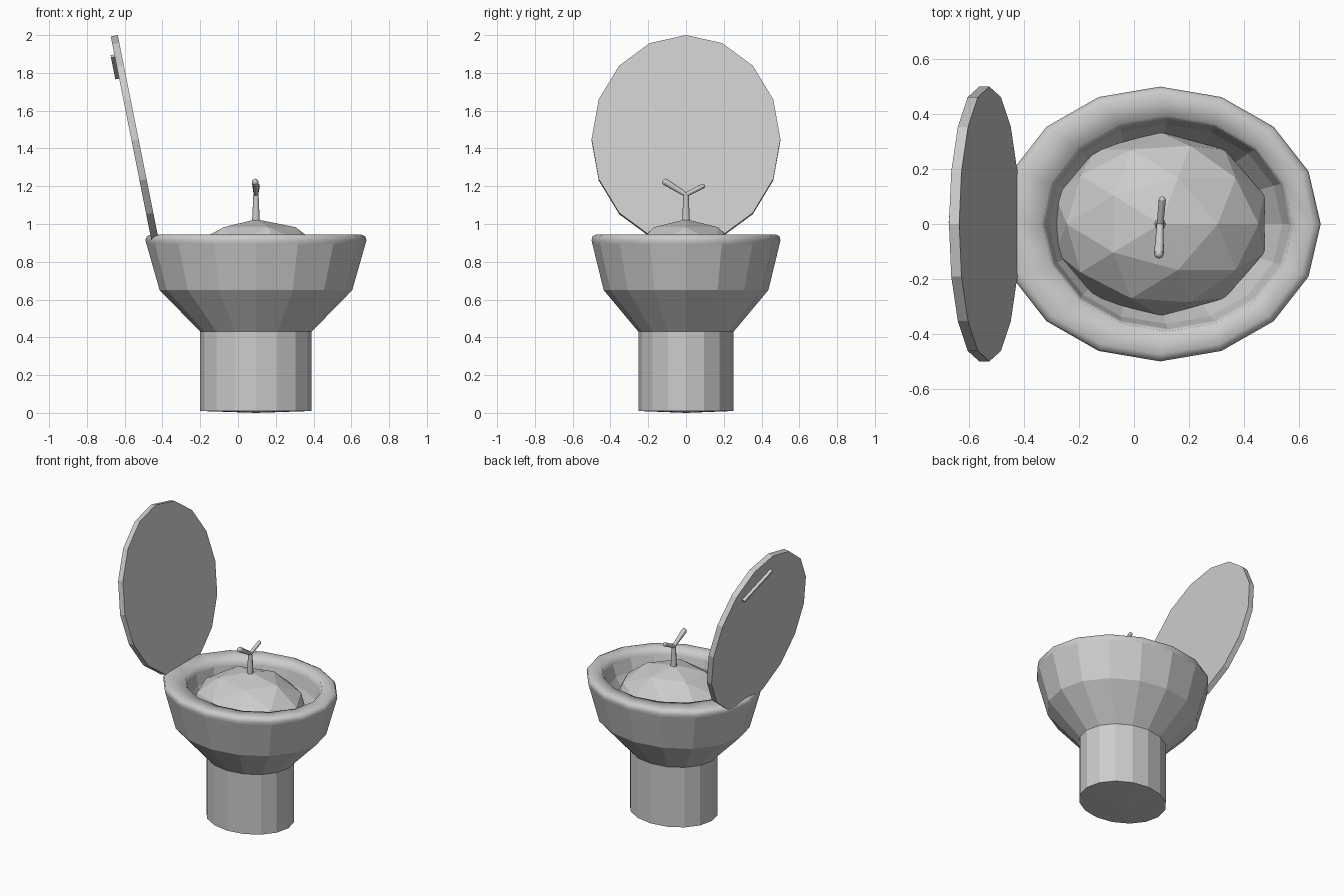
import bpy, bmesh, math
from mathutils import Vector, Matrix

cube = bpy.data.objects.get("Cube")
if cube:
    bpy.data.objects.remove(cube)

grey = bpy.data.materials.new("light grey")
grey.use_nodes = True
GREY = (0.6, 0.6, 0.6, 1)
grey.diffuse_color = GREY
grey.node_tree.nodes["Principled BSDF"].inputs["Base Color"].default_value = GREY

SIDES = 16
CX = 0.095      # centre of the basin
RATIO = 0.855   # depth of the ovals against their width


def finish(name, bm):
    bmesh.ops.recalc_face_normals(bm, faces=bm.faces)
    mesh = bpy.data.meshes.new(name)
    bm.to_mesh(mesh)
    bm.free()
    mesh.materials.append(grey)
    obj = bpy.data.objects.new(name, mesh)
    bpy.context.collection.objects.link(obj)
    return obj


def oval_lathe(name, profile, smooth_above=None):
    """Oval rings from (radius, height, x shift); zero radius closes to a point."""
    bm = bmesh.new()
    rings = []
    for r, z, shift in profile:
        count = SIDES if r else 1
        angles = [2 * math.pi * i / SIDES for i in range(count)]
        rings.append([bm.verts.new((CX + shift + r * math.cos(a), r * RATIO * math.sin(a), z))
                      for a in angles])
    for a, b in zip(rings, rings[1:]):
        for i in range(SIDES):
            j = (i + 1) % SIDES
            corners = [a[i % len(a)], a[j % len(a)], b[j % len(b)], b[i % len(b)]]
            face = bm.faces.new(list(dict.fromkeys(corners)))
            if smooth_above:
                face.smooth = min(v.co.z for v in corners) > smooth_above
    return finish(name, bm), rings


def tapered_rod(name, start, end, r1, r2, sides=8, ball=False):
    start, end = Vector(start), Vector(end)
    axis = end - start
    bm = bmesh.new()
    place = Matrix.Translation((start + end) / 2) @ axis.to_track_quat("Z", "Y").to_matrix().to_4x4()
    bmesh.ops.create_cone(bm, cap_ends=True, segments=sides, radius1=r1, radius2=r2,
                          depth=axis.length, matrix=place)
    if ball:
        bmesh.ops.create_uvsphere(bm, u_segments=sides, v_segments=6, radius=r2,
                                  matrix=Matrix.Translation(end))
    for f in bm.faces:
        f.smooth = len(f.verts) < 5
    return finish(name, bm)


# Pedestal column
oval_lathe("pedestal", [(0, 0, 0), (0.295, 0.01, 0), (0.295, 0.435, 0), (0, 0.435, 0)])

# Basin: flared outside, rounded rim, hollow inside
oval_lathe("basin", [
    (0, 0.43, 0), (0.295, 0.43, 0), (0.51, 0.65, 0), (0.58, 0.895, 0),
    (0.585, 0.915, 0), (0.578, 0.935, 0), (0.555, 0.945, 0), (0.458, 0.945, 0.027),
    (0.445, 0.9, 0.027), (0.425, 0.82, 0.02), (0.36, 0.7, 0.01), (0, 0.6, 0)],
    smooth_above=0.89)

# Faceted water mound
bm = bmesh.new()
bmesh.ops.create_icosphere(bm, subdivisions=2, radius=1,
                           matrix=Matrix.LocRotScale(Vector((CX, 0, 0.745)), None,
                                                     Vector((0.4, 0.335, 0.28))))
finish("water_mound", bm)

# Forked spout
FORK = (CX, 0, 1.155)
tapered_rod("spout_stem", (CX, 0, 1.0), FORK, 0.021, 0.014)
tapered_rod("spout_front_arm", FORK, (CX - 0.004, -0.108, 1.222), 0.012, 0.018, ball=True)
tapered_rod("spout_back_arm", FORK, (CX + 0.008, 0.088, 1.2), 0.012, 0.013, ball=True)

# Open lid, leaning outwards
LID_CENTRE = Vector((-0.545, 0, 1.445))
LEAN = math.radians(-11.3)
bm = bmesh.new()
bmesh.ops.create_cone(bm, cap_ends=True, segments=SIDES, radius1=1, radius2=1, depth=1)
bmesh.ops.rotate(bm, verts=bm.verts, matrix=Matrix.Rotation(math.radians(90), 3, "Y"))
bmesh.ops.scale(bm, verts=bm.verts, vec=(0.038, 0.5, 0.562))
bmesh.ops.rotate(bm, verts=bm.verts, matrix=Matrix.Rotation(LEAN, 3, "Y"))
bmesh.ops.translate(bm, verts=bm.verts, vec=LID_CENTRE)
finish("lid", bm)

# Slanted grip on the lid's outer face
bm = bmesh.new()
bmesh.ops.create_cube(bm, size=1, matrix=Matrix.Diagonal((0.025, 0.3, 0.014, 1)))
bmesh.ops.rotate(bm, verts=bm.verts, matrix=Matrix.Rotation(math.radians(-23), 3, "X"))
bmesh.ops.translate(bm, verts=bm.verts, vec=(-0.027, 0.14, 0.4))
bmesh.ops.rotate(bm, verts=bm.verts, matrix=Matrix.Rotation(LEAN, 3, "Y"))
bmesh.ops.translate(bm, verts=bm.verts, vec=LID_CENTRE)
finish("lid_grip", bm)
